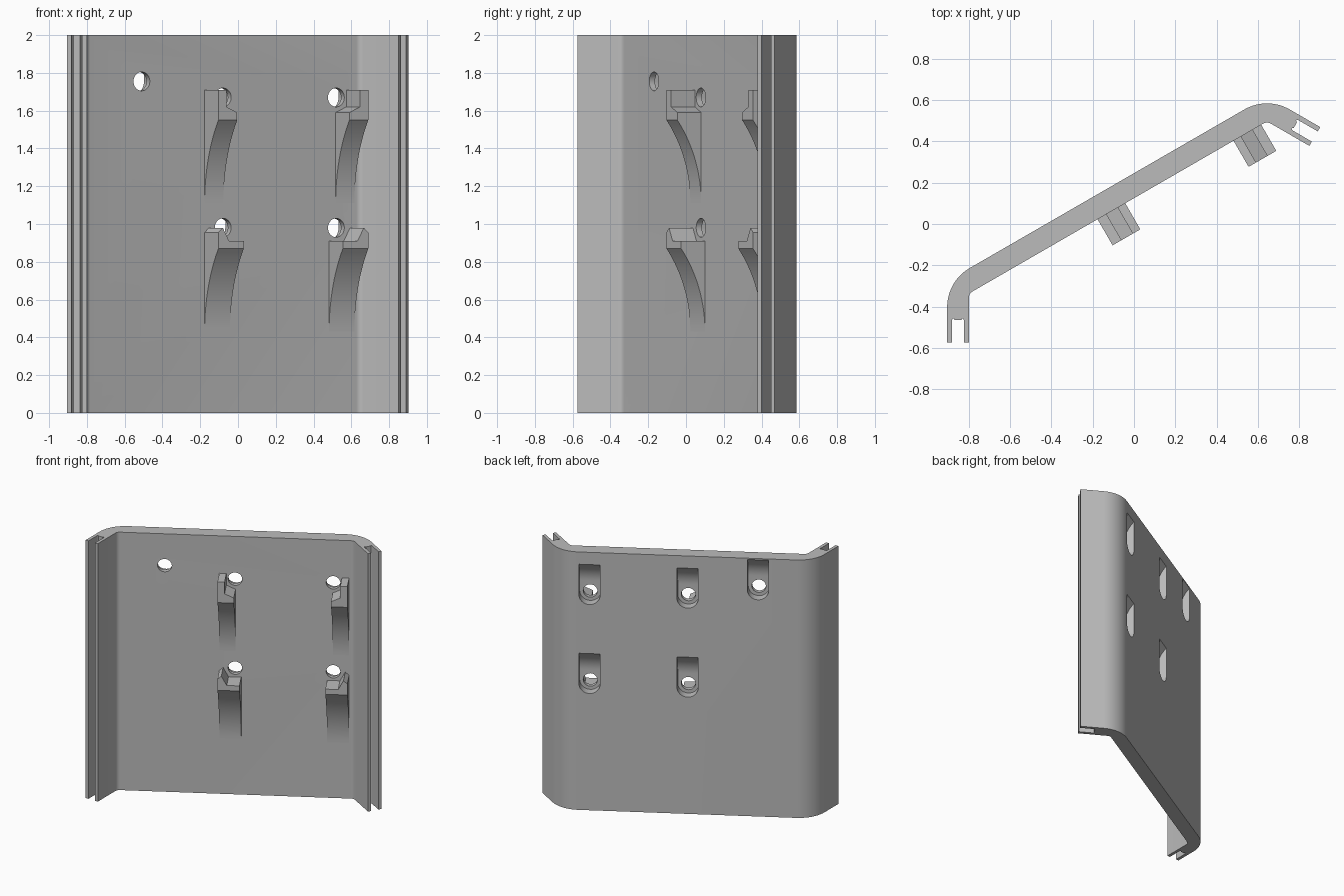
import bpy, bmesh, math
from mathutils import Vector, Matrix

cube = bpy.data.objects.get("Cube")
if cube:
    bpy.data.objects.remove(cube)

HEIGHT, THICK = 2.0, 0.105
# Panel frame: u along the panel, n towards the back, z up
FRAME = Matrix.Translation((0, 0.125, 0)) @ Matrix.Rotation(math.radians(30), 4, "Z")
MIDDLE, HALF = -0.09, 0.8345      # panel centre and inner half width along u
COLS, ROWS = (-0.092, 0.6), (0.98, 1.67)
HOLES = [(u, z) for u in COLS for z in ROWS] + [(-0.589, 1.755)]

grey = bpy.data.materials.new("plain_grey")
grey.use_nodes = True
grey.diffuse_color = (0.5, 0.5, 0.5, 1)
grey.node_tree.nodes["Principled BSDF"].inputs["Base Color"].default_value = (0.5, 0.5, 0.5, 1)


def prism(bm, points, direction):
    """Extrude a planar outline along a direction."""
    face = bm.faces.new([bm.verts.new(p) for p in points])
    new = bmesh.ops.extrude_face_region(bm, geom=[face], use_keep_orig=True)["geom"]
    bmesh.ops.translate(bm, vec=Vector(direction),
                        verts=[g for g in new if isinstance(g, bmesh.types.BMVert)])


def finish(bm, name):
    bmesh.ops.recalc_face_normals(bm, faces=bm.faces[:])
    mesh = bpy.data.meshes.new(name)
    bm.to_mesh(mesh)
    bm.free()
    mesh.materials.append(grey)
    obj = bpy.data.objects.new(name, mesh)
    obj.matrix_world = FRAME
    bpy.context.collection.objects.link(obj)
    return obj


def fillet(corner, d_in, d_out, radius, steps=14):
    """Arc rounding a corner between two travel directions."""
    turn = d_in.angle(d_out)
    side = (d_out - d_in * d_in.dot(d_out)).normalized()
    start = corner - d_in * radius * math.tan(turn / 2)
    return [start + d_in * radius * math.sin(a) + side * radius * (1 - math.cos(a))
            for a in (turn * i / steps for i in range(steps + 1))]


def concave(rise, run, steps=16):
    """Arc leaving a flat wall tangentially: (distance along, distance off) pairs."""
    theta = 2 * math.atan(rise / run)
    r = run / math.sin(theta)
    return [(r * math.sin(theta * i / steps), r * (1 - math.cos(theta * i / steps)))
            for i in range(steps + 1)]


# Bent panel with a slotted lip on each side
along = Vector((1, 0))
leg = Vector((0.5, -math.sqrt(0.75)))
out = Vector((math.sqrt(0.75), 0.5))
inner = Vector((HALF, 0))
outer = Vector((HALF + THICK * math.tan(math.radians(30)), THICK))
LEG, WALL, SLOT = 0.237, 0.024, 0.128
# Slot outline in leg coordinates, with small relief notches in its corners
slot = [(LEG, THICK), (LEG, THICK - WALL), (SLOT, THICK - WALL),
        (SLOT - 0.007, THICK - WALL - 0.004), (SLOT - 0.007, THICK - WALL - 0.008),
        (SLOT, THICK - WALL - 0.012), (SLOT, WALL + 0.012),
        (SLOT - 0.007, WALL + 0.008), (SLOT - 0.007, WALL + 0.004),
        (SLOT, WALL), (LEG, WALL), (LEG, 0)]
half = fillet(outer, along, leg, 0.22)
half += [inner + leg * a + out * b for a, b in slot]
half += fillet(inner, -leg, -along, 0.035, 6)
outline = [(MIDDLE + p.x, p.y, 0) for p in half]
outline += [(MIDDLE - p.x, p.y, 0) for p in reversed(half)]
bm = bmesh.new()
prism(bm, outline, (0, 0, HEIGHT))
panel = finish(bm, "bent_panel")

# Cutters: screw holes, round pocket ends and curved pocket ramps
FLOOR, POCKET = 0.035, 0.075


def round_cutter(name, radius, n0, n1, sides=40):
    bm = bmesh.new()
    for u, z in HOLES:
        ring = [2 * math.pi * i / sides for i in range(sides)]
        prism(bm, [(u + radius * math.cos(a), n0, z + radius * math.sin(a)) for a in ring],
              (0, n1 - n0, 0))
    return finish(bm, name)


bm = bmesh.new()
ramp = [(FLOOR + off, 0.08 + up) for up, off in concave(THICK - FLOOR, 0.155)]
side = [(THICK + 0.03, 0), (FLOOR, 0)] + ramp + [(THICK + 0.03, 0.235)]
for u, z in HOLES:
    prism(bm, [(u - POCKET, n, z + h) for n, h in side], (2 * POCKET, 0, 0))
cutters = [finish(bm, "pocket_ramp_cutter"),
           round_cutter("pocket_end_cutter", POCKET, FLOOR, THICK + 0.03),
           round_cutter("screw_hole_cutter", 0.05, -0.05, THICK + 0.05)]
for cutter in cutters:
    cutter.hide_render = True
    mod = panel.modifiers.new(cutter.name, "BOOLEAN")
    mod.operation, mod.solver, mod.object = "DIFFERENCE", "EXACT", cutter
bpy.context.view_layer.update()
cut = bpy.data.meshes.new_from_object(panel.evaluated_get(bpy.context.evaluated_depsgraph_get()))
panel.modifiers.clear()
panel.data = cut
for cutter in cutters:
    bpy.data.objects.remove(cutter)

# Hooks: a stepped cap on a curved web; cap outlines run inwards from the far edge
REACH, DROP, SINK = 0.146, 0.44, 0.01
CAPS = {"lower": (0.87, [(0, 0.955), (0.027, 0.98), (0.065, 0.91), (0.155, 0.91)]),
        "upper": (1.55, [(0, 1.71), (0.05, 1.71), (0.05, 1.62), (0.115, 1.59)])}


def hook(name, hole, sign, base, cap):
    bm = bmesh.new()
    far, width = hole + sign * 0.112, cap[-1][0]
    shape = [(0, base)] + cap + [(width, base)]
    prism(bm, [(far - sign * e, SINK, z) for e, z in shape], (0, -REACH - SINK, 0))
    web = [(SINK, base), (SINK, base - DROP)]
    web += [(-off, base - DROP + up) for up, off in concave(REACH, DROP, 20)]
    prism(bm, [(far, n, z) for n, z in web], (-sign * width, 0, 0))
    return finish(bm, name)


parts = [panel]
for label, (base, cap) in CAPS.items():
    for place, hole, sign in (("right", COLS[0], -1), ("left", COLS[1], 1)):
        parts.append(hook(f"{label}_{place}_hook", hole, sign, base, cap))

# Smooth the bends and curves while keeping edges sharp
bpy.ops.object.select_all(action="DESELECT")
for part in parts:
    part.select_set(True)
bpy.context.view_layer.objects.active = panel
bpy.ops.object.shade_smooth_by_angle(angle=math.radians(25))
